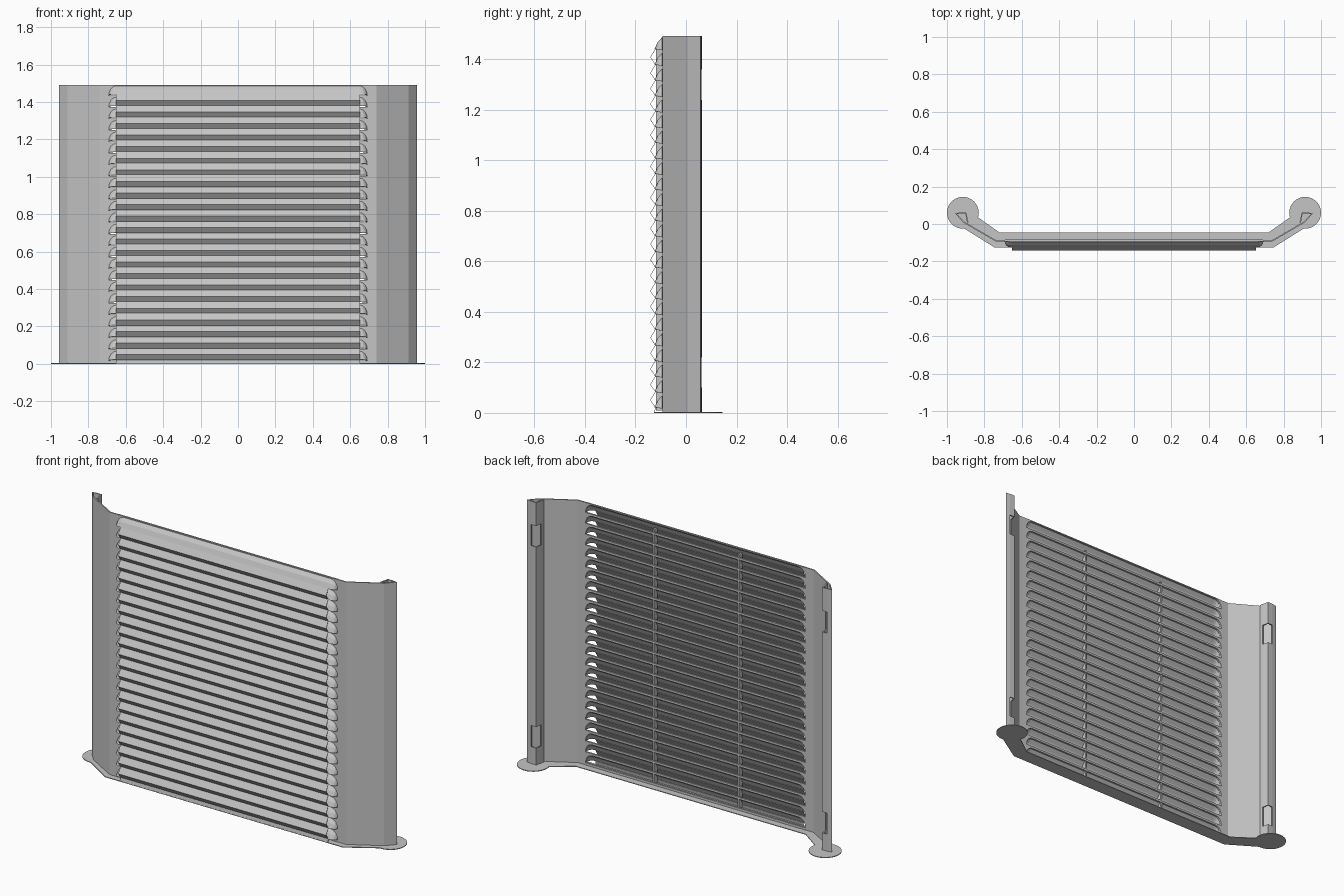
import bpy, math

cube = bpy.data.objects.get("Cube")
if cube:
    bpy.data.objects.remove(cube, do_unlink=True)

GREY = (0.56, 0.56, 0.56, 1)
mat = bpy.data.materials.new("sheet_grey")
mat.use_nodes = True
mat.diffuse_color = GREY
bsdf = mat.node_tree.nodes["Principled BSDF"]
bsdf.inputs["Base Color"].default_value = GREY
bsdf.inputs["Roughness"].default_value = 0.7

HEIGHT = 1.492
PITCH = 0.0617
COUNT = 24
TOP = 1.486        # top of the first opening
DROP = 0.05        # opening height
PANEL_Y = -0.089
FACE_Y = -0.094
LIP_Y = -0.123
OPEN_X = 0.69


def sheet(name, verts, faces, thick, offset=0):
    """Mesh object thickened into folded sheet metal."""
    me = bpy.data.meshes.new(name)
    me.from_pydata(verts, [], faces)
    me.materials.append(mat)
    ob = bpy.data.objects.new(name, me)
    bpy.context.collection.objects.link(ob)
    if thick:
        mod = ob.modifiers.new("thickness", "SOLIDIFY")
        mod.thickness = thick
        mod.offset = offset
    return ob


def grid(columns):
    """Quads joining neighbouring equal-length rows of points."""
    n = len(columns[0])
    verts = [p for col in columns for p in col]
    faces = [(i * n + j, (i + 1) * n + j, (i + 1) * n + j + 1, i * n + j + 1)
             for i in range(len(columns) - 1) for j in range(n - 1)]
    return verts, faces


def box(name, x0, x1, y0, y1, z0, z1):
    ring = [(x0, y0), (x1, y0), (x1, y1), (x0, y1)]
    verts = [(x, y, z) for z in (z0, z1) for x, y in ring]
    sides = [(i, (i + 1) % 4, 4 + (i + 1) % 4, 4 + i) for i in range(4)]
    return sheet(name, verts, [(3, 2, 1, 0), (4, 5, 6, 7)] + sides, 0)


# Folded side wings with clip notches in the rear flange corner
profile = [(OPEN_X, PANEL_Y), (0.74, PANEL_Y), (0.91, 0.01), (0.953, 0.056),
           (0.928, 0.058), (0.9, 0.06), (0.892, 0.025), (0.889, 0.008)]
levels = [0, 0.1, 0.22, 1.24, 1.36, HEIGHT]
for side, s in (("right", -1), ("left", 1)):
    verts, faces = grid([[(s * x, y, z) for z in levels] for x, y in profile])
    rows = len(levels) - 1
    keep = [f for i, f in enumerate(faces)
            if not (i // rows in (4, 5) and i % rows in (1, 3))]
    sheet(side + "_wing", verts, keep, 0.007)

# Rounded outline of one louver end, from the bottom of the opening upward
arc = [(OPEN_X - 0.04 * (1 - math.cos(a)), DROP * math.sin(a))
       for a in [math.radians(22.5 * i) for i in range(5)]]

# Panel strips between openings and filled rounded corners
verts, faces = [], []


def add_face(points):
    start = len(verts)
    verts.extend((x, PANEL_Y, z) for x, z in points)
    faces.append(tuple(range(start, len(verts))))


for k in range(COUNT + 1):
    z0 = TOP - PITCH * k
    z1 = HEIGHT if k == 0 else z0 + PITCH - DROP
    if k == COUNT:
        z0 = 0
    add_face([(-OPEN_X, z0), (OPEN_X, z0), (OPEN_X, z1), (-OPEN_X, z1)])
    if k < COUNT:
        for s in (-1, 1):
            corner = [(s * x, z0 - DROP + z) for x, z in arc]
            add_face(corner + [(s * OPEN_X, z0)])
sheet("louver_panel", verts, faces, 0.01)

# Louver hoods: surface from the rounded outline out to the lip
verts, faces = [], []
for k in range(COUNT):
    zb = TOP - PITCH * k - DROP
    columns = []
    for s in (-1, 1):
        half = []
        for i, (x, z) in enumerate(arc):
            t = math.radians(22.5 * i)
            lip_x = OPEN_X - 0.03 * (1 - math.cos(t))
            lip_y = FACE_Y + (LIP_Y - FACE_Y) * math.sin(t)
            lip = (s * lip_x, lip_y, zb + 0.005 * math.sin(t))
            wall = (s * x, FACE_Y, zb + z)
            bulge = (s * (x + lip_x) / 2, (FACE_Y + lip_y) / 2 - 0.003 * math.sin(t),
                     (wall[2] + lip[2]) / 2 + 0.003 * math.sin(t))
            half.append([wall, bulge, lip])
        columns += half if s < 0 else half[::-1]
    v, f = grid(columns)
    base = len(verts)
    verts += v
    faces += [tuple(i + base for i in q) for q in f]
sheet("louver_hoods", verts, faces, 0.003)

# Pleated screen in front of the hoods
fold = []
for k in range(COUNT):
    z = TOP - PITCH * k - 0.045
    fold.append((LIP_Y + 0.002, z))
    if k < COUNT - 1:
        fold.append((-0.141, z - 0.033))
fold.append((LIP_Y - 0.002, 0))
verts, faces = grid([[(x, y, z) for y, z in fold] for x in (-0.652, 0.652)])
sheet("pleated_screen", verts, faces, 0.002)

# Vertical stiffeners behind the screen
for side, s in (("right", -1), ("left", 1)):
    box(side + "_stiffener", s * 0.266 - 0.005, s * 0.266 + 0.005,
        -0.118, -0.088, 0.01, 1.45)

# Floor strip with angled ends and round feet
half = [(0.745, -0.126), (0.93, -0.01), (0.875, 0.065), (0.72, -0.045)]
strip = half + [(-x, y) for x, y in half[::-1]]
sheet("floor_strip", [(x, y, 0) for x, y in strip], [tuple(range(len(strip)))],
      0.004, 1)
for side, s in (("right", -1), ("left", 1)):
    bpy.ops.mesh.primitive_cylinder_add(vertices=32, radius=0.085, depth=0.004,
                                        location=(s * 0.915, 0.06, 0.002))
    foot = bpy.context.object
    foot.name = side + "_foot"
    foot.data.materials.append(mat)
